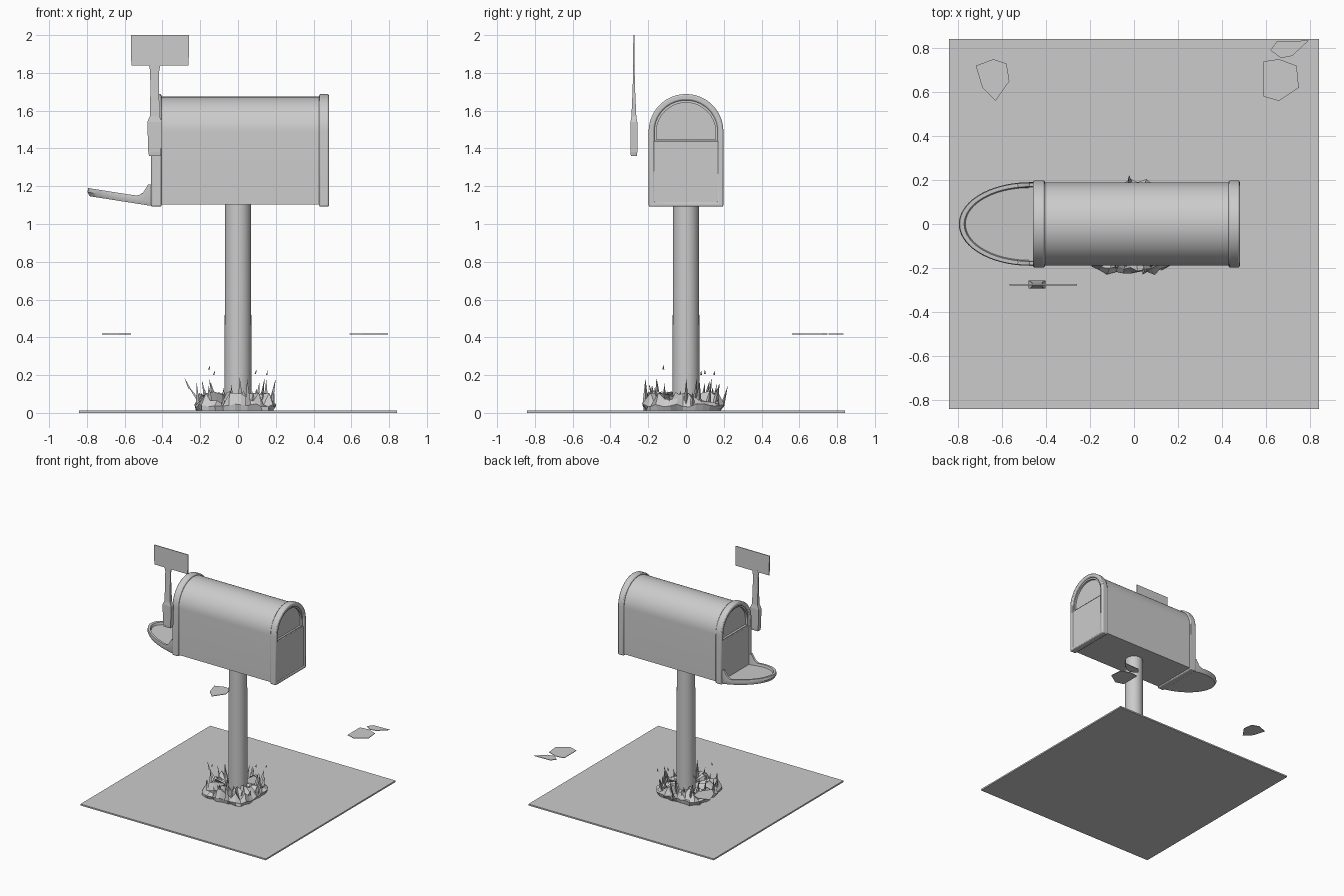
import bpy, bmesh, math, random
from mathutils import Vector

if "Cube" in bpy.data.objects:
    bpy.data.objects.remove(bpy.data.objects["Cube"])

random.seed(4)


def make(name, bm, smooth=True, bevel=0.0):
    bmesh.ops.recalc_face_normals(bm, faces=bm.faces)
    me = bpy.data.meshes.new(name)
    bm.to_mesh(me)
    bm.free()
    ob = bpy.data.objects.new(name, me)
    bpy.context.collection.objects.link(ob)
    if bevel:
        m = ob.modifiers.new("bevel", 'BEVEL')
        m.width, m.segments, m.limit_method = bevel, 2, 'ANGLE'
    if smooth:
        bpy.ops.object.select_all(action='DESELECT')
        ob.select_set(True)
        bpy.context.view_layer.objects.active = ob
        bpy.ops.object.shade_smooth_by_angle(angle=math.radians(35))
    return ob


def loft(name, loops, caps=True, ring=False, **kw):
    """Bridge equal-length closed loops; cap the ends or join last to first."""
    bm = bmesh.new()
    rows = [[bm.verts.new(p) for p in lp] for lp in loops]
    n = len(rows[0])
    pairs = list(zip(rows, rows[1:])) + ([(rows[-1], rows[0])] if ring else [])
    for a, b in pairs:
        for i in range(n):
            j = (i + 1) % n
            bm.faces.new((a[i], a[j], b[j], b[i]))
    if caps and not ring:
        bm.faces.new(rows[0])
        bm.faces.new(rows[-1])
    return make(name, bm, **kw)


def arch(x, half, bottom, top, n=28):
    """Round-topped outline in the plane at x."""
    spring = top - half
    pts = [(x, half * math.cos(math.pi * i / n), spring + half * math.sin(math.pi * i / n))
           for i in range(n + 1)]
    return pts + [(x, -half, bottom), (x, half, bottom)]


def rect(cx, cy, z, hx, hy):
    return [(cx - hx, cy - hy, z), (cx + hx, cy - hy, z), (cx + hx, cy + hy, z), (cx - hx, cy + hy, z)]


def circle(r, z, n=32):
    return [(r * math.cos(math.tau * i / n), r * math.sin(math.tau * i / n), z) for i in range(n)]


# Ground slab and post
loft("ground_slab", [rect(0, 0, 0, 0.842, 0.842), rect(0, 0, 0.012, 0.842, 0.842)], smooth=False)
loft("post", [circle(0.072, 0), circle(0.068, 1.12)])

# Mailbox body
loft("mailbox_body", [arch(-0.43, 0.189, 1.104, 1.674), arch(0.455, 0.189, 1.104, 1.674)])

# End rims, inner trim arches and lower end panels
for side, x0, x1 in (("closed_end", 0.43, 0.482), ("door_end", -0.405, -0.46)):
    s = 1 if x1 > 0 else -1
    loft(side + "_rim", [arch(x0, 0.198, 1.092, 1.688), arch(x1, 0.198, 1.092, 1.688),
                         arch(x1, 0.168, 1.115, 1.655), arch(x0, 0.168, 1.115, 1.655)],
         ring=True, bevel=0.008)
    xa, xb = x1 - 0.03 * s, x1 - 0.012 * s
    loft(side + "_trim", [arch(xa, 0.17, 1.44, 1.657), arch(xb, 0.17, 1.44, 1.657),
                          arch(xb, 0.157, 1.447, 1.642), arch(xa, 0.157, 1.447, 1.642)], ring=True)
    xc = (x1 - 0.005 * s + xa) / 2
    hx = abs(x1 - 0.005 * s - xa) / 2
    loft(side + "_panel", [rect(xc, 0, 1.1, hx, 0.175), rect(xc, 0, 1.44, hx, 0.175)], bevel=0.004)

# Lowered door: a tilted tray with a raised rim that curls up at the hinge


def door_loop(rx, ry, lift, curl=0.0, n=36):
    pts = []
    for i in range(n + 1):
        a = math.pi / 2 + math.pi * i / n
        x = -0.475 + rx * math.cos(a)
        up = curl * max(0.0, 1 - (-0.475 - x) / 0.06) ** 2
        pts.append((x, ry * math.sin(a), 1.096 + (-0.46 - x) * 0.157 + lift + up))
    hinge = 1.095 + lift + curl
    return pts + [(-0.445, -ry, hinge), (-0.445, ry, hinge)]


loft("door", [door_loop(0.31, 0.182, 0), door_loop(0.322, 0.19, 0.02),
              door_loop(0.318, 0.187, 0.042, 0.07), door_loop(0.298, 0.17, 0.042, 0.07),
              door_loop(0.292, 0.165, 0.024)])

# Signal flag
FX, FY = -0.441, -0.276
loft("flag_arm", [rect(FX, FY, z, hx, hy) for z, hx, hy in
                  ((1.36, 0.03, 0.016), (1.38, 0.034, 0.018), (1.54, 0.039, 0.018),
                   (1.57, 0.026, 0.013), (1.7, 0.023, 0.007), (1.81, 0.024, 0.004),
                   (1.85, 0.032, 0.004))], smooth=False)
loft("flag_plate", [rect(-0.413, FY, 1.84, 0.152, 0.004), rect(-0.413, FY, 2.0, 0.153, 0.003)],
     smooth=False)

# Ragged mound of grass round the post
N = 40
outer, crest, mid, inner, base = [], [], [], [], []
for i in range(N):
    a = math.tau * i / N
    c, s = math.cos(a), math.sin(a)
    sq = 0.2 / (abs(c) ** 4 + abs(s) ** 4) ** 0.25
    for row, f, lo, hi in ((base, 1.0, 0.01, 0.01), (outer, 1.05, 0.03, 0.05), (crest, 0.95, 0.04, 0.11),
                           (mid, 0.68, 0.04, 0.12), (inner, 0.36, 0.05, 0.1)):
        r = sq * f * random.uniform(0.93, 1.05)
        row.append((c * r - 0.015, s * r - 0.015, random.uniform(lo, hi)))
loft("grass_mound", [base, outer, crest, mid, inner], caps=False, smooth=False)

# Grass blades leaning outward, with a few loose flecks above
bm = bmesh.new()


def blade(root, tip, w):
    root, tip = Vector(root), Vector(tip)
    ring = [bm.verts.new(root + Vector((w * math.cos(k * 2.094), w * math.sin(k * 2.094), 0))) for k in range(3)]
    t = bm.verts.new(tip)
    bm.faces.new(ring)
    for k in range(3):
        bm.faces.new((ring[k], ring[(k + 1) % 3], t))


for i in range(34):
    a = math.tau * i / 34 + random.uniform(-0.08, 0.08)
    r = random.uniform(0.12, 0.21)
    lean = random.uniform(0.0, 0.035)
    c, s = math.cos(a), math.sin(a)
    blade((c * r - 0.015, s * r - 0.015, 0.04),
          (c * (r + lean) - 0.015, s * (r + lean) - 0.015, random.uniform(0.1, 0.19)),
          random.uniform(0.012, 0.024))
blade((-0.26, 0.0, 0.13), (-0.285, 0.01, 0.19), 0.008)
blade((-0.2, 0.0, 0.05), (-0.27, 0.0, 0.15), 0.015)
for x, y, z in ((-0.155, -0.12, 0.23), (0.09, 0.1, 0.205), (0.15, 0.15, 0.2), (-0.13, 0.08, 0.2)):
    blade((x, y, z), (x + 0.008, y, z + 0.025), 0.006)
make("grass_blades", bm, smooth=False)

# Flat floating leaf patches
patches = {
    "left_patch": [(-0.72, 0.72), (-0.64, 0.75), (-0.58, 0.73), (-0.567, 0.65), (-0.63, 0.56), (-0.69, 0.62)],
    "right_patch": [(0.59, 0.74), (0.66, 0.75), (0.74, 0.72), (0.75, 0.62), (0.66, 0.56), (0.59, 0.58)],
    "corner_patch": [(0.65, 0.83), (0.795, 0.835), (0.72, 0.765), (0.67, 0.755), (0.62, 0.79)],
}
for name, pts in patches.items():
    loft(name, [[(x, y, z) for x, y in pts] for z in (0.416, 0.42)], smooth=False)
